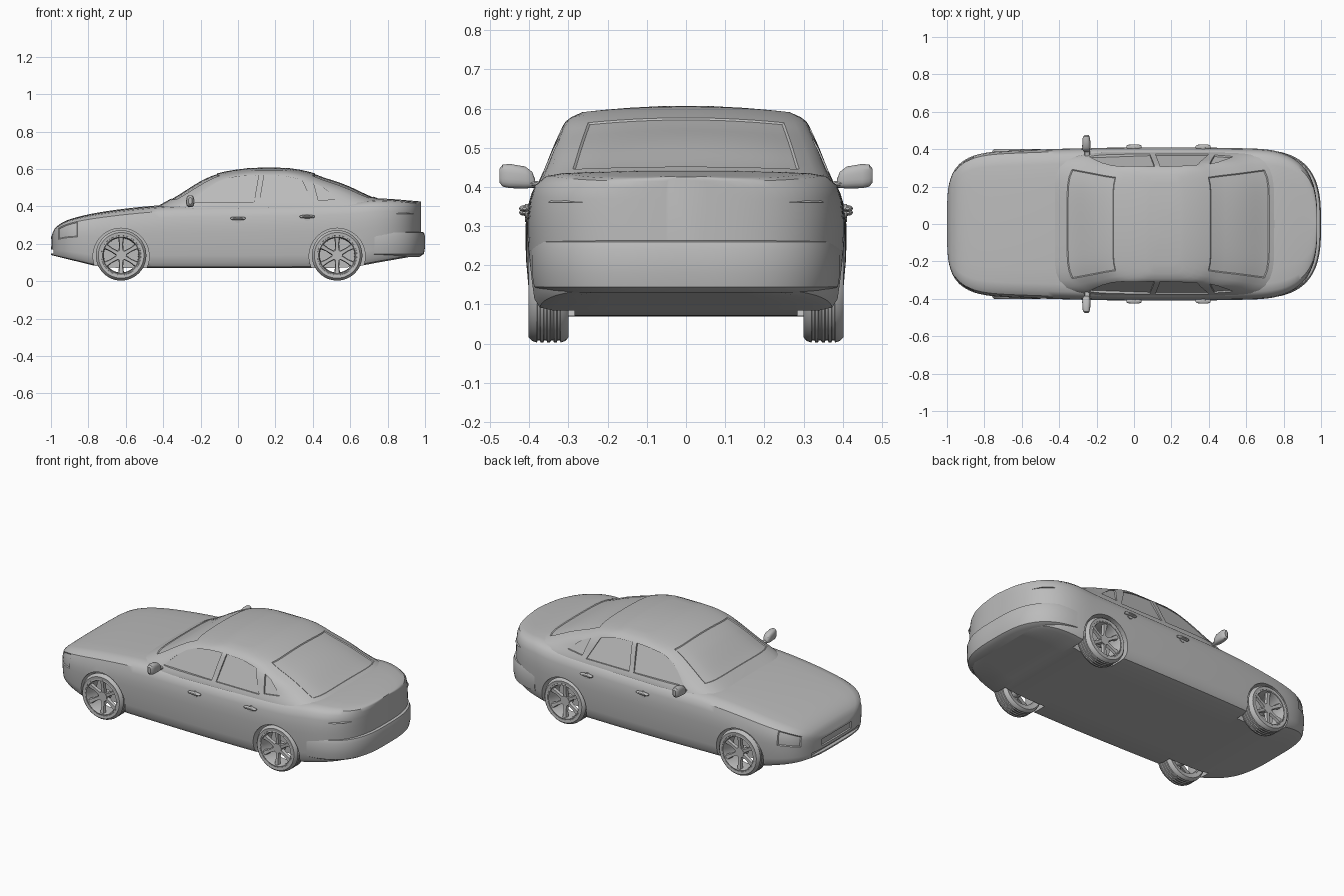
import bpy, bmesh
from math import sin, cos, pi

if "Cube" in bpy.data.objects:
    bpy.data.objects.remove(bpy.data.objects["Cube"])

grey = bpy.data.materials.new("plain_grey")
grey.use_nodes = True
grey.diffuse_color = (0.5, 0.5, 0.5, 1)
grey.node_tree.nodes["Principled BSDF"].inputs["Base Color"].default_value = (0.5, 0.5, 0.5, 1)
parts = []


def interp(table, x):
    """Smooth lookup in rows of (key, value, ...)."""
    i = max(0, min(len(table) - 2, sum(r[0] <= x for r in table) - 1))
    a, b = table[i], table[i + 1]
    p, n = table[max(i - 1, 0)], table[min(i + 2, len(table) - 1)]
    h = b[0] - a[0]
    u = (x - a[0]) / h
    out = []
    for k in range(1, len(a)):
        ma = (b[k] - p[k]) / (b[0] - p[0]) * h
        mb = (n[k] - a[k]) / (n[0] - a[0]) * h
        d = b[k] - a[k]
        out.append(a[k] + u * ma + u * u * (3 * d - 2 * ma - mb) + u ** 3 * (ma + mb - 2 * d))
    return out


def loft(name, rings, loop=False, panels=()):
    """Skin closed rings; panels are (i, j) rules for slightly sunken areas."""
    bm = bmesh.new()
    vs = [[bm.verts.new(p) for p in r] for r in rings]
    m, n = len(vs), len(vs[0])
    grid = {}
    for i in range(m if loop else m - 1):
        a, b = vs[i], vs[(i + 1) % m]
        for j in range(n):
            k = (j + 1) % n
            grid[i, j] = bm.faces.new((a[j], a[k], b[k], b[j]))
    if not loop:
        bm.faces.new(vs[0])
        bm.faces.new(vs[-1])
    bmesh.ops.recalc_face_normals(bm, faces=bm.faces[:])
    for rule in panels:
        chosen = [f for (i, j), f in grid.items() if rule(i, j)]
        bmesh.ops.inset_region(bm, faces=chosen, thickness=0.005, depth=-0.004, use_even_offset=True)
    me = bpy.data.meshes.new(name)
    bm.to_mesh(me)
    bm.free()
    me.materials.append(grey)
    ob = bpy.data.objects.new(name, me)
    bpy.context.collection.objects.link(ob)
    parts.append(ob)
    return ob


def cut(target, cutter):
    """Subtract the cutter, then discard it."""
    cutter.hide_render = True
    mod = target.modifiers.new("cut", "BOOLEAN")
    mod.operation, mod.solver, mod.object = "DIFFERENCE", "EXACT", cutter
    bpy.context.view_layer.objects.active = target
    bpy.ops.object.modifier_apply(modifier=mod.name)
    parts.remove(cutter)
    bpy.data.objects.remove(cutter)


def lathe(name, section, cx, cz, s, steps=48):
    """Spin a closed (radius, y) section about an axle."""
    angles = [2 * pi * k / steps for k in range(steps)]
    return loft(name, [[(cx + r * cos(a), s * y, cz + r * sin(a)) for r, y in section]
                       for a in angles], loop=True)


def disc(name, cx, cz, r, y0, y1, s, steps=48):
    angles = [2 * pi * k / steps for k in range(steps)]
    return loft(name, [[(cx + r * cos(a), s * y, cz + r * sin(a)) for a in angles] for y in (y0, y1)])


def box(name, lo, hi):
    return loft(name, [[(x, lo[1], lo[2]), (x, hi[1], lo[2]), (x, hi[1], hi[2]), (x, lo[1], hi[2])]
                       for x in (lo[0], hi[0])])


def squircle(a, p):
    c, s = cos(a), sin(a)
    r = (abs(c) ** p + abs(s) ** p) ** (-1 / p)
    return r * c, r * s


# Lower body: cross sections along the car
SILL_TOP = [(-1, .14, .235), (-.98, .135, .28), (-.93, .122, .318), (-.85, .103, .345),
            (-.74, .078, .368), (-.6, .07, .388), (-.45, .07, .403), (-.3, .07, .411),
            (.3, .07, .42), (.6, .075, .43), (.75, .1, .442), (.98, .14, .426)]
SECTION = [(0, 0), (.5, 0), (.85, 0), (.93, .02), (.965, .08), (.98, .2), (.995, .4), (1, .55),
           (1, .66), (.987, .8), (.962, .9), (.9, .96), (.8, .98), (.6, .99), (.3, 1), (0, 1)]


def half_width(x):
    w = .41 - .027 * (x - .15) ** 2
    if x < -.6:
        w *= (1 - ((-x - .6) / .4) ** 4) ** .25
    elif x > .6:
        w *= (1 - ((x - .6) / .38) ** 3) ** (1 / 3)
    return w


stations = [-.01 + .99 * sin(pi * .492 * (k / 36 - 1)) for k in range(73)]
rings = []
for x in stations:
    zb, zt = interp(SILL_TOP, x)
    half = [(x, half_width(x) * y, zb + (zt - zb) * z) for y, z in SECTION]
    rings.append(half + [(x, -y, z) for x, y, z in half[-2:0:-1]])
last = 2 * len(SECTION) - 3


def headlight(i, j):
    return -.965 < stations[i] < -.86 and min(j, last - j) in (7, 8, 9)


body = loft("body", rings, panels=[headlight])

# Wheel arches, grille and lower intake
WHEELS = [("nose", -.625), ("tail", .53)]
SIDES = [("far", 1), ("near", -1)]
for _, cx in WHEELS:
    for _, s in SIDES:
        cut(body, disc("arch_cutter", cx, .133, .15, .285, .6, s))
cut(body, box("grille_cutter", (-1.1, -.14, .185), (-.988, .14, .225)))
cut(body, box("intake_cutter", (-1.1, -.22, .148), (-.978, .22, .168)))

# Rear bumper wrapping round the tail
loft("rear_bumper", [[(.6 + (.4 + d) * u, (.398 + d) * v, z) for u, v in
                      [squircle(pi * .4 * (k / 20 - 1), 3) for k in range(41)]]
                     for z, d in [(.13, -.03), (.145, -.006), (.18, 0), (.24, 0), (.26, -.006), (.266, -.03)]])

# Cabin: stacked plan outlines, keyed by height with nose end, tail end, half width
CABIN = [(.36, -.5, .95, .387), (.4, -.43, .86, .381), (.45, -.33, .71, .36), (.5, -.24, .585, .34),
         (.54, -.16, .46, .322), (.56, -.105, .405, .312), (.575, -.03, .345, .298), (.587, .06, .27, .265)]
COLS = 72
levels = [.36 + .227 * k / 24 for k in range(25)]


def cabin_ring(z, shrink=1):
    x0, x1, w = interp(CABIN, z)
    ring = []
    for k in range(COLS):
        u, v = squircle(2 * pi * k / COLS, 6)
        y = shrink * w * v
        crown = .018 * max(0, min(1, (z - .4) / .12)) * max(0, 1 - (y / .3) ** 2)
        ring.append(((x0 + x1) / 2 + shrink * (x1 - x0) / 2 * u, y, z + crown + .003 * (1 - shrink)))
    return ring


def windscreen(i, j):
    return i < 24 and .43 < levels[i] < .555 and abs(j + .5 - COLS / 2) < 8


def rear_window(i, j):
    return i < 24 and .445 < levels[i] < .555 and min(j + .5, COLS - j - .5) < 8


cabin = loft("cabin", [cabin_ring(z) for z in levels] + [cabin_ring(.587, s) for s in (.8, .55, .25)],
             panels=[windscreen, rear_window])


def cabin_side(x, z):
    x0, x1, w = interp(CABIN, z)
    return w * (1 - min(.99, abs(x - (x0 + x1) / 2) / ((x1 - x0) / 2)) ** 6) ** (1 / 6)


# Side windows sunk into the cabin
WINDOWS = [[(-.24, .42), (-.17, .49), (-.12, .525), (-.06, .55), (.02, .562), (.11, .567), (.085, .42)],
           [(.115, .42), (.14, .567), (.25, .562), (.34, .543), (.37, .48), (.4, .42)],
           [(.43, .43), (.405, .525), (.45, .505), (.53, .44)]]
for shape in WINDOWS:
    for _, s in SIDES:
        cut(cabin, loft("window_cutter", [[(x, s * (cabin_side(x, z) - .008), z) for x, z in shape],
                                          [(x, s * .5, z) for x, z in shape]]))

# Wheels: grooved tyre, rim barrel, hub and spokes
TYRE = [(.1, .305), (.122, .3), (.131, .308)]
for g in (.325, .342, .359, .376):
    TYRE += [(.135, g - .005), (.13, g - .003), (.13, g + .003), (.135, g + .005)]
TYRE += [(.131, .393), (.122, .402), (.106, .4), (.1, .393)]
RIM = [(.092, .31), (.101, .31), (.101, .39), (.106, .399), (.099, .401), (.094, .388)]
for end, cx in WHEELS:
    for side, s in SIDES:
        tag = f"{end}_{side}"
        lathe("tyre_" + tag, TYRE, cx, .138, s)
        lathe("rim_" + tag, RIM, cx, .138, s)
        disc("hub_" + tag, cx, .138, .028, .34, .388, s, 24)
        for k in range(6):
            a = 2 * pi * k / 6 + pi / 6
            bars = []
            for r, w, y0, y1 in [(.015, .014, .365, .386), (.06, .011, .372, .388), (.097, .016, .378, .394)]:
                bars.append([(cx + r * cos(a) - t * sin(a), s * y, .138 + r * sin(a) + t * cos(a))
                             for t, y in ((-w, y0), (w, y0), (w * .7, y1), (-w * .7, y1))])
            loft(f"spoke_{tag}_{k + 1}", bars)

# Door mirrors and handles
for side, s in SIDES:
    rows = [(.385, .012, .010, .408), (.392, .018, .02, .418), (.41, .022, .028, .424),
            (.45, .021, .031, .428), (.468, .017, .028, .429), (.476, .009, .018, .429)]
    loft("mirror_" + side, [[(-.255 + a * u, s * y, z + b * v) for u, v in
                             [squircle(2 * pi * k / 24, 3) for k in range(24)]] for y, a, b, z in rows])
    loft("mirror_arm_" + side, [[(-.25 + .014 * cos(t), s * y, z + .008 * sin(t)) for t in
                                 [2 * pi * k / 12 for k in range(12)]] for y, z in ((.35, .402), (.4, .41))])
    for door, x, z in [("front", 0, .335), ("rear", .37, .345)]:
        lever = [(-.04, .004), (-.035, .008), (-.015, .011), (.015, .011), (.035, .008), (.04, .004)]
        loft(f"{door}_handle_{side}", [[(x + d, s * (.412 + r * 1.3 * cos(t)), z + r * .8 * sin(t)) for t in
                                        [2 * pi * k / 12 for k in range(12)]] for d, r in lever])
        disc(f"{door}_handle_pan_{side}", x, z - .006, .018, .39, .411, s, 24)

# Smooth shading with crisp edges
bpy.ops.object.select_all(action="DESELECT")
for ob in parts:
    ob.select_set(True)
bpy.context.view_layer.objects.active = body
bpy.ops.object.shade_smooth_by_angle(angle=.6)
